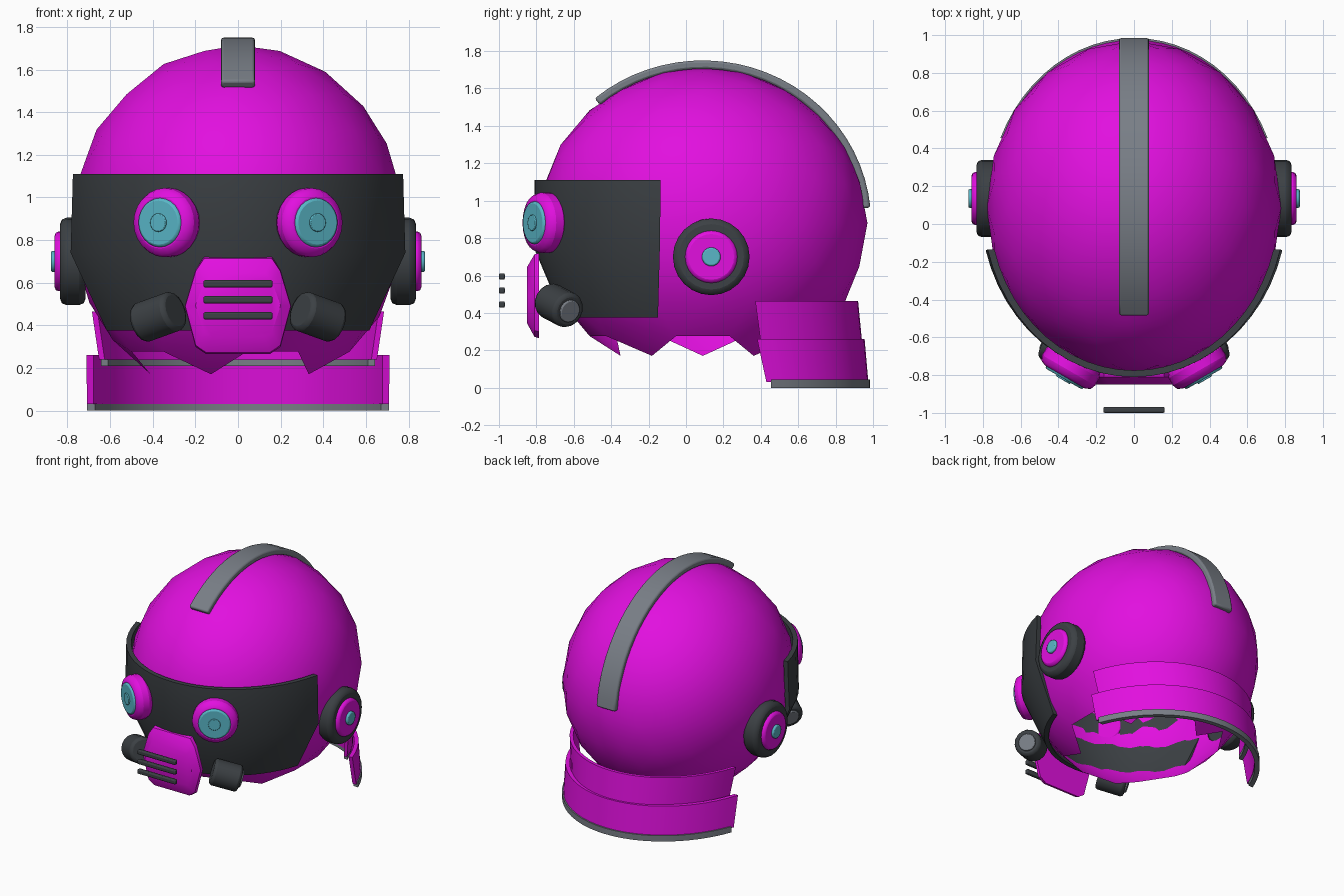
import bpy, bmesh, math
from mathutils import Vector

if "Cube" in bpy.data.objects:
    bpy.data.objects.remove(bpy.data.objects["Cube"])


def material(name, r, g, b):
    m = bpy.data.materials.new(name)
    m.use_nodes = True
    m.diffuse_color = (r, g, b, 1)
    m.node_tree.nodes["Principled BSDF"].inputs["Base Color"].default_value = (r, g, b, 1)
    return m


MAGENTA = material("magenta", 0.76, 0.005, 0.74)
DARK = material("charcoal", 0.045, 0.052, 0.058)
GREY = material("steel grey", 0.19, 0.21, 0.24)
CYAN = material("lens cyan", 0.1, 0.47, 0.57)
CY, CZ = 0.09, 0.88          # centre of the helmet dome


def finish(name, bm, mat, bevel=0.0, angle=35):
    mesh = bpy.data.meshes.new(name)
    bm.to_mesh(mesh)
    bm.free()
    mesh.materials.append(mat)
    ob = bpy.data.objects.new(name, mesh)
    bpy.context.collection.objects.link(ob)
    if bevel:
        mod = ob.modifiers.new("bevel", "BEVEL")
        mod.width, mod.segments, mod.limit_method = bevel, 2, "ANGLE"
    bpy.ops.object.select_all(action="DESELECT")
    ob.select_set(True)
    bpy.context.view_layer.objects.active = ob
    bpy.ops.object.shade_smooth_by_angle(angle=math.radians(angle))
    return ob


def loft(name, loops, mat, bevel=0.0):
    """Skin a row of closed loops and cap both ends."""
    bm = bmesh.new()
    rows = [[bm.verts.new(p) for p in loop] for loop in loops]
    n = len(rows[0])
    for a, b in zip(rows, rows[1:]):
        for i in range(n):
            j = (i + 1) % n
            bm.faces.new((a[i], a[j], b[j], b[i]))
    bm.faces.new(rows[0])
    bm.faces.new(rows[-1])
    bmesh.ops.recalc_face_normals(bm, faces=bm.faces)
    return finish(name, bm, mat, bevel)


def wrap_band(name, rings, thick, side, mat, steps=24):
    """Curved plate round the dome; rings are (x radius, y radius, z, end y)."""
    section = rings + [(a - thick, b - thick, z, e) for a, b, z, e in reversed(rings)]
    loops = []
    for k in range(steps + 1):
        t = 2 * k / steps - 1
        loop = []
        for a, b, z, e in section:
            phi = t * math.acos(abs(e - CY) / b)
            loop.append((a * math.sin(phi), CY + side * b * math.cos(phi), z))
        loops.append(loop)
    return loft(name, loops, mat)


def disc(name, centre, axis, radius, depth, mat, bevel=0.0, sides=24):
    bm = bmesh.new()
    bmesh.ops.create_cone(bm, cap_ends=True, segments=sides, radius1=radius,
                          radius2=radius, depth=depth)
    ob = finish(name, bm, mat, bevel)
    ob.location = centre
    ob.rotation_euler = Vector(axis).to_track_quat("Z", "Y").to_euler()
    return ob


# Dome: faceted sphere, open underneath with a toothed rim
bm = bmesh.new()
bmesh.ops.create_icosphere(bm, subdivisions=3, radius=1)
bmesh.ops.delete(bm, geom=[v for v in bm.verts if v.co.z < -0.87], context="VERTS")
for v in bm.verts:
    v.co = (v.co.x * 0.78, CY + v.co.y * 0.88, CZ + v.co.z * 0.834)
finish("dome", bm, MAGENTA, angle=40)

# Crest strip over the top
crest = []
for k in range(25):
    t = math.radians(5.5 + 124.5 * k / 24)
    crest.append([(x, CY + (0.9 - d) * math.cos(t), CZ + (0.87 - d) * math.sin(t))
                  for x, d in ((-0.08, 0), (0.08, 0), (0.08, 0.045), (-0.08, 0.045))])
loft("crest_strip", crest, GREY, 0.012)

# Visor band across the face, tapering under the jaw
wrap_band("visor", [(0.8, 0.9, 1.11, -0.135), (0.812, 0.9, 0.74, -0.14),
                    (0.65, 0.745, 0.375, -0.15)], 0.035, -1, DARK)

# Neck guard: two overlapping plates with grey rims
wrap_band("neck_plate_upper", [(0.728, 0.83, 0.465, 0.37), (0.7, 0.852, 0.24, 0.4)],
          0.025, 1, MAGENTA)
wrap_band("neck_rim_upper", [(0.7, 0.83, 0.24, 0.42), (0.7, 0.83, 0.21, 0.42)],
          0.03, 1, GREY)
wrap_band("neck_plate_lower", [(0.754, 0.865, 0.26, 0.38), (0.768, 0.885, 0.03, 0.43)],
          0.03, 1, MAGENTA)
wrap_band("neck_rim_lower", [(0.775, 0.895, 0.045, 0.455), (0.775, 0.895, 0, 0.455)],
          0.035, 1, GREY)

# Mouth guard with a raised front
half = [(0.15, 0.265), (0.2, 0.3), (0.25, 0.49), (0.2, 0.66), (0.16, 0.72)]
outline = half + [(-x, z) for x, z in reversed(half)]
loft("mouth_guard", [[(x * s, y, 0.5 + (z - 0.5) * t) for x, z in outline]
                     for y, s, t in ((-0.785, 1, 1), (-0.81, 0.99, 0.97),
                                     (-0.85, 0.8, 0.66))], MAGENTA)

# Breather bars in front of the mouth guard
for i in range(3):
    bm = bmesh.new()
    bmesh.ops.create_cube(bm, size=1)
    for v in bm.verts:
        v.co = (v.co.x * 0.325, v.co.y * 0.032 - 0.984, v.co.z * 0.034 + 0.445 + 0.075 * i)
    finish("breather_bar_%d" % (i + 1), bm, DARK, 0.008)

for side, s in (("left", 1), ("right", -1)):
    # Goggle eye: bezel, lens and centre button
    axis = Vector((0.5 * s, -0.866, 0))
    eye = Vector((0.335 * s, -0.755, 0.882))
    disc(side + "_eye_bezel", eye, axis, 0.162, 0.125, MAGENTA, 0.04)
    disc(side + "_eye_lens", eye + axis * 0.045, axis, 0.115, 0.06, CYAN, 0.012)
    disc(side + "_eye_button", eye + axis * 0.075, axis, 0.043, 0.016, CYAN, 0.004)

    # Filter canister beside the mouth
    axis = Vector((0.79 * s, 0.54, -0.285)).normalized()
    can = Vector((0.375 * s, -0.68, 0.44))
    disc(side + "_canister", can, axis, 0.097, 0.205, DARK, 0.02, 16)
    disc(side + "_canister_cap", can + axis * 0.1, axis, 0.062, 0.03, GREY, 0.006, 16)

    # Ear pod
    axis = Vector((s, 0, 0))
    ear = Vector((0.775 * s, 0.135, 0.7))
    disc(side + "_ear_pod", ear, axis, 0.205, 0.12, DARK, 0.03)
    disc(side + "_ear_plate", ear + axis * 0.06, axis, 0.14, 0.05, MAGENTA, 0.018)
    disc(side + "_ear_button", ear + axis * 0.08, axis, 0.05, 0.045, CYAN, 0.008)
